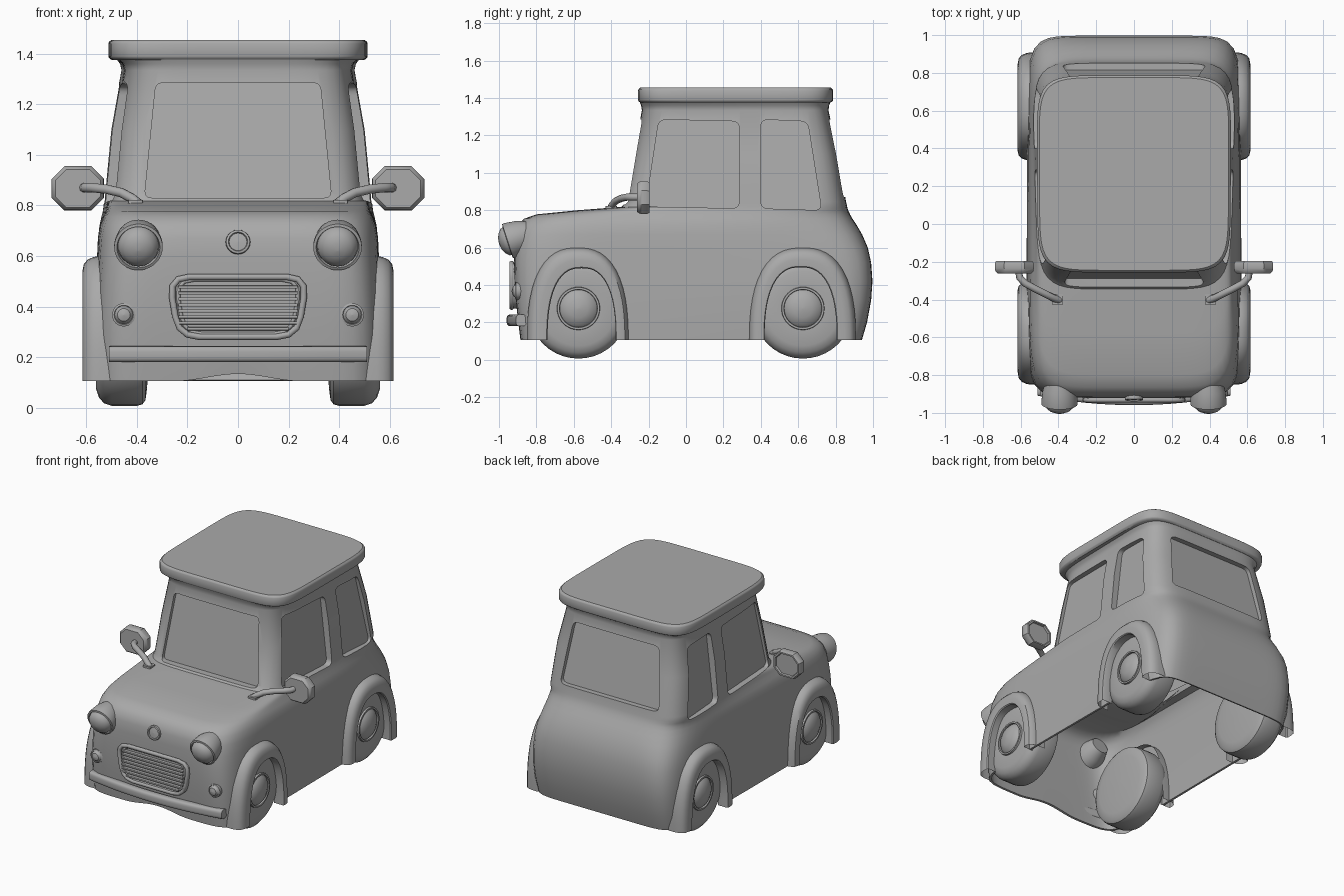
import bpy, bmesh, math
from math import sin, cos, pi, radians
from mathutils import Matrix, Vector

if "Cube" in bpy.data.objects:
    bpy.data.objects.remove(bpy.data.objects["Cube"])

GREY = (0.4, 0.4, 0.4, 1)
grey = bpy.data.materials.new("plain_grey")
grey.use_nodes = True
grey.diffuse_color = GREY
grey.node_tree.nodes["Principled BSDF"].inputs["Base Color"].default_value = GREY


def activate(ob):
    bpy.ops.object.select_all(action='DESELECT')
    ob.select_set(True)
    bpy.context.view_layer.objects.active = ob


def smooth(ob, angle=35):
    activate(ob)
    bpy.ops.object.shade_smooth_by_angle(angle=radians(angle))


def loft(name, rings, caps=True, cyclic=True, matrix=None):
    """Skin a list of equal-length point rings."""
    bm = bmesh.new()
    rows = [[bm.verts.new(p) for p in ring] for ring in rings]
    n = len(rows[0])
    for a, b in zip(rows, rows[1:]):
        for i in range(n if cyclic else n - 1):
            j = (i + 1) % n
            bm.faces.new((a[i], a[j], b[j], b[i]))
    if caps:
        bm.faces.new(rows[0][::-1])
        bm.faces.new(rows[-1])
        bmesh.ops.recalc_face_normals(bm, faces=bm.faces[:])
    if matrix:
        bm.transform(matrix)
    mesh = bpy.data.meshes.new(name)
    bm.to_mesh(mesh)
    bm.free()
    mesh.materials.append(grey)
    ob = bpy.data.objects.new(name, mesh)
    bpy.context.collection.objects.link(ob)
    smooth(ob)
    return ob


def lathe(name, profile, matrix, steps=40):
    turn = [2 * pi * i / steps for i in range(steps)]
    rings = [[(r * cos(t), r * sin(t), h) for t in turn] for r, h in profile]
    return loft(name, rings, matrix=matrix)


def round_poly(pts, r, k=5):
    """Round the corners of a 2D polygon."""
    out = []
    pts = [Vector(p) for p in pts]
    for i, p in enumerate(pts):
        a = p + (pts[i - 1] - p).normalized() * r
        b = p + (pts[(i + 1) % len(pts)] - p).normalized() * r
        for j in range(k + 1):
            t = j / k
            out.append(a * (1 - t) ** 2 + p * 2 * t * (1 - t) + b * t * t)
    return out


def scaled(pts, s):
    c = sum(pts, Vector((0, 0))) / len(pts)
    return [c + (p - c) * s for p in pts]


def slab(name, outline, place, d0, d1):
    return loft(name, [[place(u, v, d) for u, v in outline] for d in (d0, d1)])


def tube(name, pts, r, cyclic=False):
    cu = bpy.data.curves.new(name, 'CURVE')
    cu.dimensions, cu.bevel_depth, cu.bevel_resolution = '3D', r, 3
    cu.use_fill_caps = True
    sp = cu.splines.new('POLY')
    sp.points.add(len(pts) - 1)
    for q, p in zip(sp.points, pts):
        q.co = (*p, 1)
    sp.use_cyclic_u = cyclic
    ob = bpy.data.objects.new(name, cu)
    bpy.context.collection.objects.link(ob)
    cu.materials.append(grey)
    activate(ob)
    bpy.ops.object.convert(target='MESH')
    smooth(bpy.context.object, 50)


def section(z, front, back, wf, wb, n, steps=120):
    """Horizontal rounded-box ring, half width wf at the front and wb at the back."""
    ring = []
    for i in range(steps):
        t = 2 * pi * i / steps
        r = (abs(cos(t)) ** n + abs(sin(t)) ** n) ** (-1 / n)
        f = (r * sin(t) + 1) / 2
        ring.append([r * cos(t) * (wf + (wb - wf) * f), front + (back - front) * f, z])
    return ring


# Body shell: lower body, hood and cabin walls in one skin
body_rings = [section(*s) for s in (
    (0.105, -0.885, 0.94, 0.57, 0.56, 10), (0.20, -0.897, 0.968, 0.57, 0.565, 10),
    (0.32, -0.91, 0.99, 0.568, 0.567, 10), (0.42, -0.917, 0.997, 0.565, 0.567, 9.5),
    (0.52, -0.92, 0.99, 0.56, 0.562, 9), (0.60, -0.92, 0.972, 0.557, 0.558, 8),
    (0.67, -0.917, 0.942, 0.555, 0.553, 7), (0.72, -0.90, 0.913, 0.547, 0.549, 6.5),
    (0.755, -0.865, 0.89, 0.53, 0.545, 6.5), (0.778, -0.80, 0.877, 0.513, 0.543, 6.5),
    (0.80, -0.58, 0.867, 0.507, 0.541, 6.5), (0.818, -0.345, 0.862, 0.506, 0.54, 6.5),
    (0.845, -0.322, 0.856, 0.505, 0.538, 6.5), (1.1, -0.277, 0.81, 0.478, 0.515, 6.5),
    (1.335, -0.236, 0.762, 0.443, 0.468, 6.5), (1.36, -0.24, 0.765, 0.45, 0.473, 6.5),
    (1.385, -0.25, 0.775, 0.475, 0.49, 6.5))]
for p in body_rings[0]:
    if p[1] < -0.8 and abs(p[0]) < 0.25:
        p[2] += 0.014 * (1 + cos(pi * p[0] / 0.25))
body = loft("body_shell", body_rings, caps=False)
# Thick cabin walls, thin panels below
cabin = body.vertex_groups.new(name="cabin")
cabin.add([v.index for v in body.data.vertices if v.co.z > 0.79], 1, 'REPLACE')
solid = body.modifiers.new("thickness", 'SOLIDIFY')
solid.thickness, solid.vertex_group, solid.thickness_vertex_group = 0.06, cabin.name, 0.25

# Window outlines
front_side = round_poly([(-0.215, 0.82), (0.285, 0.81), (0.285, 1.275), (-0.145, 1.285)], 0.04)
rear_side = round_poly([(0.40, 0.81), (0.725, 0.80), (0.65, 1.275), (0.40, 1.285)], 0.04)
windscreen = round_poly([(-0.37, 0.83), (0.37, 0.83), (0.325, 1.285), (-0.325, 1.285)], 0.03)
rear_screen = round_poly([(-0.38, 0.87), (0.38, 0.87), (0.33, 1.285), (-0.33, 1.285)], 0.04)


def along_x(u, v, d):
    return (d, u, v)


def along_y(u, v, d):
    return (u, d, v)


def arch(cy, w, top, x, s=1, steps=28):
    """Half-loop wheel arch outline at a given x."""
    pts = []
    for i in range(steps + 1):
        t = pi * i / steps
        c, q = cos(t), sin(t)
        r = (abs(c) ** 2.5 + abs(q) ** 2.5) ** (-1 / 2.5)
        pts.append((s * x, cy + w * r * c, 0.105 + (top - 0.105) * r * q))
    return pts[::s]


# Wheel positions: axle y, opening (centre, half width, top), flare (centre, half width, top)
AXLES = {"front": (-0.575, (-0.558, 0.182, 0.49), (-0.578, 0.272, 0.60)),
         "rear": (0.625, (0.613, 0.193, 0.495), (0.622, 0.286, 0.60))}

# Cut windows and wheel openings
cutters = [slab("cutter", front_side, along_x, -0.8, 0.8),
           slab("cutter", rear_side, along_x, -0.8, 0.8),
           slab("cutter", windscreen, along_y, -0.7, 0.1),
           slab("cutter", rear_screen, along_y, 0.5, 1.2)]
for axle, opening, flare in AXLES.values():
    outline = [(y, z) for x, y, z in arch(*opening, 0)]
    outline = [(outline[0][0], 0)] + outline + [(outline[-1][0], 0)]
    cutters.append(slab("cutter", outline, along_x, -0.8, 0.8))
for c in cutters:
    c.hide_render = True
    cut = body.modifiers.new("cut", 'BOOLEAN')
    cut.object, cut.operation, cut.solver = c, 'DIFFERENCE', 'EXACT'
activate(body)
for m in list(body.modifiers):
    if m.type in {'SOLIDIFY', 'BOOLEAN'}:
        bpy.ops.object.modifier_apply(modifier=m.name)
for c in cutters:
    bpy.data.objects.remove(c)
smooth(body)

# Window panes set into the walls
for s, side in ((1, "left"), (-1, "right")):
    def wall(u, v, d, s=s):
        return (s * (0.456 + 0.032 * (u + 0.335) - (v - 0.82) * 0.115 + d), u, v)
    slab(side + "_front_pane", scaled(front_side, 1.04), wall, 0, 0.008)
    slab(side + "_rear_pane", scaled(rear_side, 1.04), wall, 0, 0.008)
slab("windscreen_pane", scaled(windscreen, 1.03),
     lambda u, v, d: (u, -0.278 + (v - 0.845) * 0.17 - d, v), 0, 0.008)
slab("rear_pane", scaled(rear_screen, 1.03),
     lambda u, v, d: (u, 0.812 - (v - 0.845) * 0.19 + d, v), 0, 0.008)

# Roof slab
loft("roof", [section(z, -0.257 + e, 0.787 - e, 0.51 - e, 0.515 - e, 6.5) for z, e in (
    (1.375, 0.014), (1.383, 0.003), (1.39, 0), (1.44, 0), (1.447, 0.003), (1.455, 0.012))])

WHEEL = ((0.01, 0.352), (0.12, 0.355), (0.20, 0.36), (0.245, 0.366), (0.262, 0.378), (0.268, 0.40),
         (0.268, 0.50), (0.258, 0.53), (0.235, 0.55), (0.20, 0.562), (0.115, 0.56), (0.113, 0.572),
         (0.102, 0.572), (0.1, 0.56), (0.085, 0.575), (0.05, 0.59), (0.002, 0.595))
LAMP = ((0.06, -0.15), (0.088, -0.08), (0.096, -0.02), (0.096, 0), (0.085, 0.003), (0.081, -0.01),
        (0.075, 0.015), (0.055, 0.034), (0.03, 0.045), (0.002, 0.049))
FOG = ((0.03, -0.06), (0.046, -0.02), (0.046, 0), (0.038, 0.003), (0.036, 0), (0.025, 0.015), (0.002, 0.022))
FLARE = ((0, 0.5), (0, 0.55), (0.04, 0.572), (0.13, 0.594), (0.3, 0.61), (0.6, 0.616),
         (0.95, 0.615), (1, 0.608), (1, 0.54))
mirror_outline = round_poly([(0.53, 0.78), (0.737, 0.78), (0.737, 0.955), (0.53, 0.955)], 0.05, 1)

for s, side in ((1, "left"), (-1, "right")):
    # Wheels and flared arches
    for end, (axle, opening, flare) in AXLES.items():
        place = Matrix.Translation((0, axle, 0.275)) @ Matrix.Rotation(s * pi / 2, 4, 'Y')
        lathe(f"{side}_{end}_wheel", WHEEL, place)
        rings = [arch(*[a + (b - a) * f for a, b in zip(flare, opening)], x, s) for f, x in FLARE]
        loft(f"{side}_{end}_fender", rings, caps=False, cyclic=False)
    # Lamps
    lathe(side + "_headlight", LAMP, Matrix.Translation((s * 0.394, -0.953, 0.635))
          @ Matrix.Rotation(radians(108), 4, 'X'))
    lathe(side + "_fog_lamp", FOG, Matrix.Translation((s * 0.452, -0.91, 0.367))
          @ Matrix.Rotation(pi / 2, 4, 'X'), 24)
    # Door mirror, its arm and foot
    loft(side + "_mirror", [[(s * u, y, v) for u, v in scaled(mirror_outline, k)] for k, y in (
        (0.86, -0.262), (0.97, -0.25), (1, -0.235), (1, -0.21), (0.93, -0.195), (0.82, -0.195), (0.78, -0.208))])
    tube(side + "_mirror_arm", [(s * x, y, z) for x, y, z in (
        (0.39, -0.405, 0.805), (0.42, -0.395, 0.828), (0.46, -0.375, 0.85), (0.52, -0.345, 0.864),
        (0.575, -0.315, 0.87), (0.605, -0.285, 0.87), (0.612, -0.24, 0.87))], 0.019)
    foot = round_poly([(0.375, -0.43), (0.435, -0.43), (0.435, -0.37), (0.375, -0.37)], 0.01, 2)
    slab(side + "_mirror_foot", foot, lambda u, v, d, s=s: (s * u, v, d), 0.785, 0.822)

# Bumper, bowed along its length
bar = round_poly([(-0.025, 0.18), (0.03, 0.18), (0.03, 0.243), (-0.025, 0.243)], 0.022, 4)
loft("front_bumper", [[(x, y - 0.934 + 0.05 * (x / 0.51) ** 2, z) for y, z in bar]
                      for x in [0.51 * i / 8 for i in range(-8, 9)]])

# Grille: backing, double rim and slats
grille = round_poly([(-0.245, 0.275), (0.245, 0.275), (0.285, 0.522), (-0.285, 0.522)], 0.085, 3)
slab("grille_backing", grille, along_y, -0.9, -0.925)
tube("grille_rim", [(u, -0.932, v) for u, v in scaled(grille, 0.96)], 0.013, True)
tube("grille_inner_rim", [(u, -0.928, v) for u, v in scaled(grille, 0.87)], 0.008, True)
for i in range(8):
    z = 0.312 + 0.0235 * i
    w = 0.2 if i == 0 else 0.235
    slat = round_poly([(-0.945, z - 0.006), (-0.92, z - 0.006), (-0.92, z + 0.006), (-0.945, z + 0.006)], 0.003, 2)
    slab(f"grille_slat_{i + 1}", slat, along_x, -w, w)

# Plain round hood button
lathe("hood_button", ((0.04, -0.04), (0.049, 0), (0.047, 0.012), (0.038, 0.014), (0.035, 0.006), (0.002, 0.01)),
      Matrix.Translation((0, -0.92, 0.655)) @ Matrix.Rotation(radians(82), 4, 'X'), 24)
